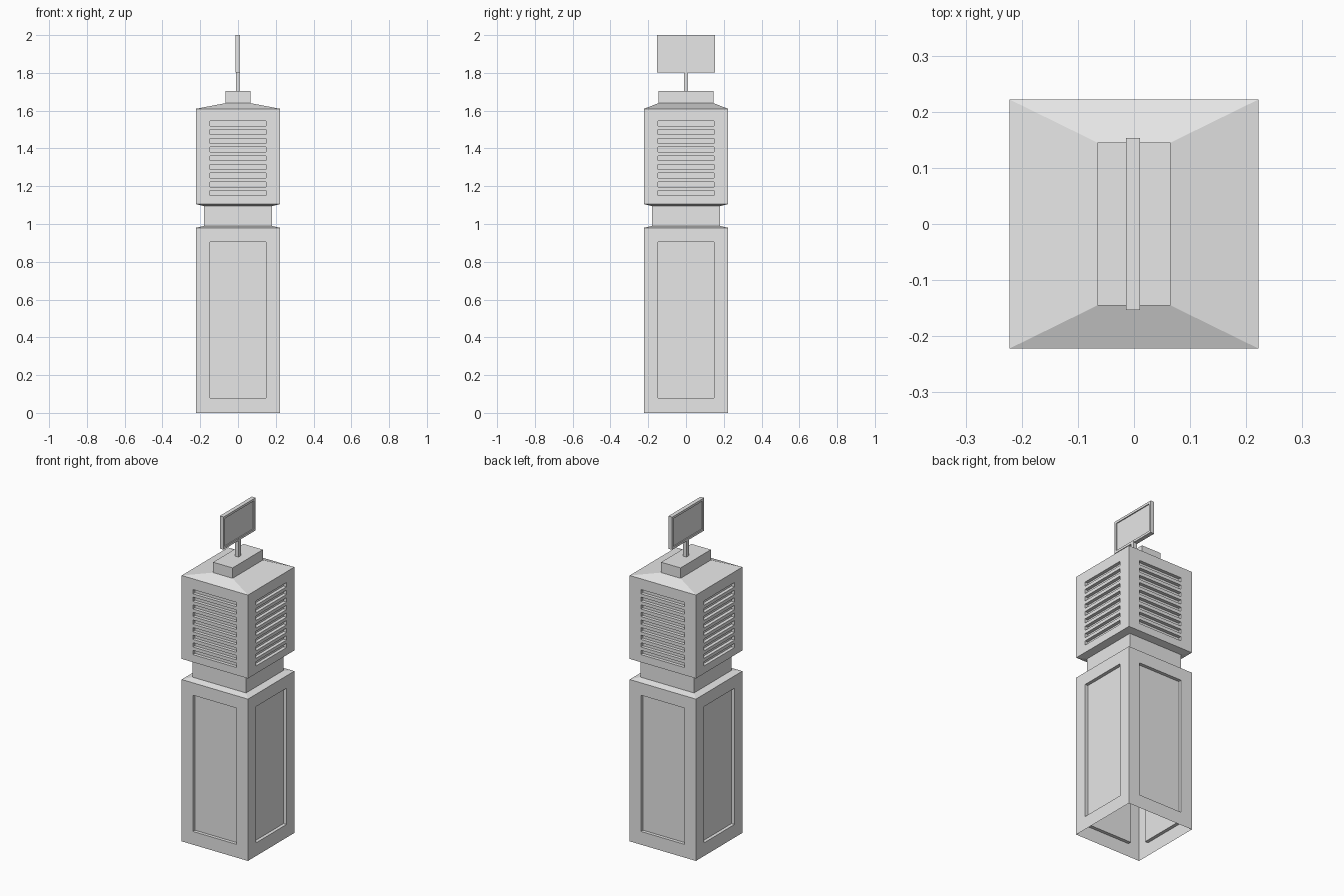
import bpy
import bmesh

cube = bpy.data.objects.get("Cube")
if cube:
    bpy.data.objects.remove(cube, do_unlink=True)

grey = bpy.data.materials.new("light grey")
grey.use_nodes = True
grey.diffuse_color = (0.8, 0.8, 0.8, 1)
grey.node_tree.nodes["Principled BSDF"].inputs["Base Color"].default_value = (0.8, 0.8, 0.8, 1)


def loft(rings, closed=False, cx=0.0):
    """Rectangular shell through rings of (half x, half y, z)."""
    bm = bmesh.new()
    loops = [[bm.verts.new((cx + sx * hx, sy * hy, z))
              for sx, sy in ((-1, -1), (1, -1), (1, 1), (-1, 1))]
             for hx, hy, z in rings]
    for a, b in zip(loops, loops[1:]):
        for i in range(4):
            j = (i + 1) % 4
            bm.faces.new((a[i], a[j], b[j], b[i]))
    if closed:
        bm.faces.new(loops[0][::-1])
        bm.faces.new(loops[-1])
    bm.normal_update()
    return bm


def cut(bm, axis, value, pick):
    """Slice the picked faces across one axis."""
    faces = [f for f in bm.faces if pick(f)]
    geom = set(faces)
    for f in faces:
        geom.update(f.verts)
        geom.update(f.edges)
    co, no = [0, 0, 0], [0, 0, 0]
    co[axis], no[axis] = value, 1
    bmesh.ops.bisect_plane(bm, geom=list(geom), plane_co=co, plane_no=no, dist=1e-5)


def recess(bm, half_width, spans, depth, pick, axes=(0, 1)):
    """Push rectangular areas of the picked faces inwards."""
    for lo, hi in spans:
        cut(bm, 2, lo, pick)
        cut(bm, 2, hi, pick)
    for axis in axes:
        for s in (-1, 1):
            cut(bm, axis, s * half_width, pick)
    bm.normal_update()

    def inside(f):
        c = f.calc_center_median()
        across = c.y if abs(f.normal.x) > 0.5 else c.x
        return abs(across) < half_width and any(lo < c.z < hi for lo, hi in spans)

    chosen = [f for f in bm.faces if pick(f) and inside(f)]
    new = bmesh.ops.extrude_discrete_faces(bm, faces=chosen)["faces"]
    bm.normal_update()
    for f in new:
        bmesh.ops.translate(bm, verts=list(f.verts), vec=f.normal * -depth)


def finish(name, bm):
    mesh = bpy.data.meshes.new(name)
    bm.to_mesh(mesh)
    bm.free()
    mesh.materials.append(grey)
    obj = bpy.data.objects.new(name, mesh)
    bpy.context.collection.objects.link(obj)
    return obj


def is_wall(f):
    return abs(f.normal.z) < 0.1


def is_x_wall(f):
    return abs(f.normal.x) > 0.9


W, N = 0.222, 0.18     # half widths of the cabinet and of the neck

# Lower cabinet: hollow, open below, one sunken panel on each side
bm = loft([(W, W, 0), (W, W, 0.98), (N, N, 0.99)])
recess(bm, 0.147, [(0.08, 0.905)], 0.02, is_wall)
finish("lower_cabinet", bm)

# Narrow neck between the cabinets
finish("neck", loft([(N, N, 0.99), (N, N, 1.095)]))

# Upper cabinet with sloped roof and nine louvre slots on each side
bm = loft([(N, N, 1.095), (W, W, 1.105), (W, W, 1.61), (0.065, 0.145, 1.64)])
slots = [(1.164 + 0.046 * i - 0.013, 1.164 + 0.046 * i + 0.013) for i in range(9)]
recess(bm, 0.147, slots, 0.02, is_wall)
finish("upper_cabinet", bm)

# Plinth on the roof, sign pole and framed sign board
finish("roof_plinth", loft([(0.065, 0.145, 1.64), (0.065, 0.145, 1.703)], True))
finish("sign_pole", loft([(0.011, 0.011, 1.70), (0.011, 0.011, 1.81)], True))
bm = loft([(0.0125, 0.153, 1.802), (0.0125, 0.153, 2.0)], True, cx=-0.002)
recess(bm, 0.139, [(1.816, 1.986)], 0.006, is_x_wall, axes=(1,))
finish("sign_board", bm)
